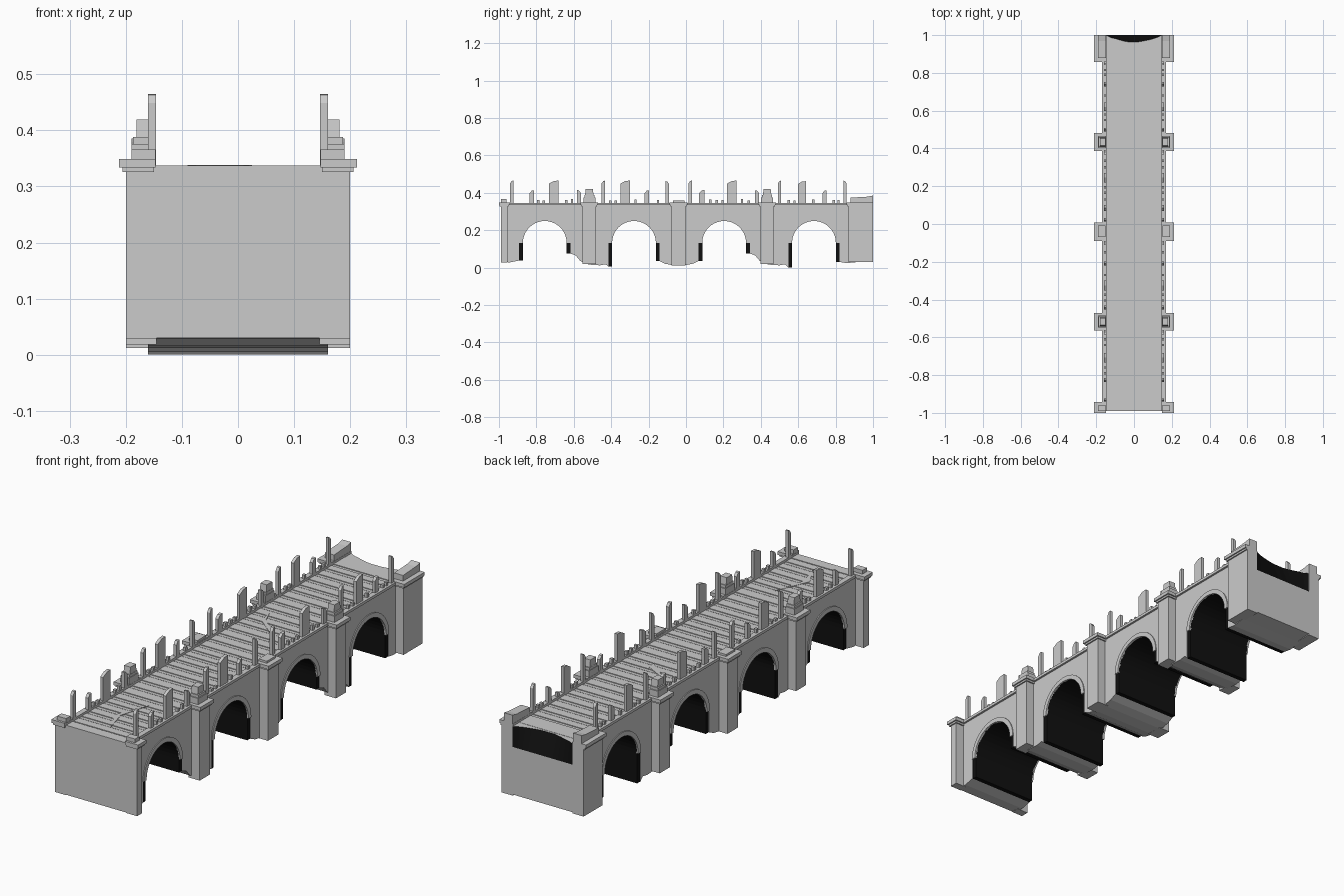
import bpy, bmesh, math, random

if "Cube" in bpy.data.objects:
    bpy.data.objects.remove(bpy.data.objects["Cube"])
random.seed(4)

dark = bpy.data.materials.new("dark_lining")
dark.diffuse_color = (0.005, 0.005, 0.005, 1)
dark.use_nodes = True
dark.node_tree.nodes["Principled BSDF"].inputs["Base Color"].default_value = dark.diffuse_color


def finish(name, bm, mat=None):
    bmesh.ops.recalc_face_normals(bm, faces=bm.faces)
    me = bpy.data.meshes.new(name)
    bm.to_mesh(me)
    bm.free()
    ob = bpy.data.objects.new(name, me)
    bpy.context.collection.objects.link(ob)
    if mat:
        me.materials.append(mat)
    return ob


def extrude(bm, pts, vec):
    f = bm.faces.new([bm.verts.new(p) for p in pts])
    r = bmesh.ops.extrude_face_region(bm, geom=[f], use_keep_orig=True)
    bmesh.ops.translate(bm, vec=vec, verts=[v for v in r["geom"] if isinstance(v, bmesh.types.BMVert)])


def side_prism(bm, yz, x0, x1):
    extrude(bm, [(x0, y, z) for y, z in yz], (x1 - x0, 0, 0))


def box(bm, x0, x1, y0, y1, z0, z1):
    side_prism(bm, [(y0, z0), (y1, z0), (y1, z1), (y0, z1)], x0, x1)


def both_sides(bm, fn, *args):
    # builds a part on +x and its mirror on -x
    n = len(bm.verts)
    fn(bm, *args)
    bm.verts.ensure_lookup_table()
    geom = set(bm.verts[n:])
    faces = [f for f in bm.faces if f.verts[0] in geom]
    d = bmesh.ops.duplicate(bm, geom=faces + list({e for f in faces for e in f.edges}) + list(geom))
    for v in d["geom"]:
        if isinstance(v, bmesh.types.BMVert):
            v.co.x *= -1


W, DECK, SPRING = 0.16, 0.334, 0.132
R_OUT, R_IN = 0.137, 0.117
arches = [(-0.755, 0.038, 0.075), (-0.278, 0.005, 0.035), (0.204, 0.035, 0.075), (0.684, 0.0, 0.03)]


def arc(c, r, n=20):
    return [(c - r * math.cos(math.pi * i / n), SPRING + r * math.sin(math.pi * i / n)) for i in range(n + 1)]


# Bridge body: side profile with four arches and ragged pier bottoms
bottoms = [[(-0.99, 0.03), (-0.94, 0.028)],
           [(-0.59, 0.065), (-0.565, 0.035), (-0.52, 0.016), (-0.46, 0.012), (-0.43, 0.018)],
           [(-0.11, 0.02), (-0.07, 0.013), (-0.01, 0.012), (0.035, 0.02)],
           [(0.37, 0.065), (0.395, 0.035), (0.44, 0.016), (0.5, 0.012), (0.53, 0.018)],
           [(0.86, 0.024), (0.92, 0.03), (1.0, 0.035)]]
prof = []
for i, b in enumerate(bottoms):
    prof += b
    if i < 4:
        c, zl, zr = arches[i]
        prof += [(c - R_OUT, zl)] + arc(c, R_OUT) + [(c + R_OUT, zr)]
prof += [(1.0, 0.245), (0.955, 0.245), (0.955, DECK), (-0.99, DECK)]
bm = bmesh.new()
side_prism(bm, prof, -W, W)
finish("bridge_body", bm)

# Dark barrel linings and pale arch rings
bm, ring = bmesh.new(), bmesh.new()
for c, zl, zr in arches:
    outer, inner = arc(c, R_OUT), arc(c, R_IN)
    side_prism(bm, [(c - R_OUT, zl)] + outer + [(c + R_OUT, zr), (c + R_IN, zr)]
               + inner[::-1] + [(c - R_IN, zl)], -W + 0.002, W - 0.002)
    both_sides(ring, side_prism, outer + inner[::-1], W - 0.006, W + 0.004)
finish("arch_linings", bm, dark)
finish("arch_rings", ring)

# Pilasters, their caps and the cornice
bm, caps = bmesh.new(), bmesh.new()
for y0, y1, z0 in [(-0.99, -0.954, 0.028), (-0.553, -0.482, 0.018), (-0.077, -0.003, 0.012),
                   (0.398, 0.469, 0.018), (0.869, 1.0, 0.03)]:
    both_sides(bm, box, 0.145, 0.2, y0, y1, z0, DECK)
    both_sides(caps, box, 0.147, 0.212, max(y0 - 0.012, -1), min(y1 + 0.012, 1), DECK, 0.349)
    both_sides(caps, box, 0.15, 0.206, max(y0 - 0.006, -1), min(y1 + 0.006, 1), DECK - 0.008, DECK)
both_sides(caps, box, 0.146, 0.169, -0.99, 1.0, DECK, 0.346)
finish("pilasters", bm)
finish("cornice", caps)

# Deck boards, alternately wide and narrow
bm = bmesh.new()
y, k = -0.94, 0
while y < 0.86:
    w = random.uniform(0.032, 0.046) if k % 2 == 0 else 0.012
    box(bm, -0.145, 0.145, y, min(y + w, 0.87), DECK - 0.004, DECK + (0.003 if k % 2 == 0 else 0.001))
    y += w + 0.005
    k += 1
box(bm, -0.147, 0.147, -0.99, -0.945, DECK - 0.004, DECK + 0.003)
box(bm, -0.147, 0.147, 0.875, 0.955, DECK - 0.004, DECK + 0.003)
finish("deck_boards", bm)

# Cracks in the deck
bm = bmesh.new()
for pts in ([(0.02, -0.65), (-0.02, -0.79), (0.01, -0.9), (-0.045, -0.8)],
            [(-0.09, 0.35), (-0.055, 0.27), (0.02, 0.23), (0.025, 0.19), (-0.075, 0.27)]):
    extrude(bm, [(px, py, DECK) for px, py in pts], (0, 0, 0.0045))
crack = finish("deck_cracks", bm)

# Broken back end: dark concave slope under the deck edge
bm = bmesh.new()
N = 12
rows = []
for i in range(N + 1):
    x = -0.147 + 0.294 * i / N
    yt = 1 - 0.037 * (1 - (x / 0.147) ** 2) + random.uniform(-0.002, 0.002)
    rows.append([bm.verts.new(p) for p in ((x, 0.95, 0.245), (x, 1.0, 0.245), (x, yt, DECK + 0.002), (x, 0.95, DECK + 0.002))])
for a, b in zip(rows, rows[1:]):
    for j in range(4):
        bm.faces.new((a[j], a[(j + 1) % 4], b[(j + 1) % 4], b[j]))
bm.faces.new(rows[0])
bm.faces.new(rows[-1])
end = finish("broken_end", bm, dark)
end.data.materials.append(bpy.data.materials.new("stone"))
for p in end.data.polygons:
    if p.normal.z > 0.95:
        p.material_index = 1

# Pedestals on the pilasters and end blocks
bm = bmesh.new()
for c in (-0.517, 0.434):
    both_sides(bm, box, 0.147, 0.19, c - 0.032, c + 0.032, 0.345, 0.376)
    both_sides(bm, box, 0.149, 0.187, c - 0.027, c + 0.027, 0.376, 0.388)
    both_sides(bm, side_prism, [(c - 0.023, 0.388), (c + 0.023, 0.388), (c + 0.019, 0.419), (c - 0.019, 0.419)], 0.15, 0.181)
both_sides(bm, box, 0.15, 0.19, -0.07, -0.008, 0.345, 0.358)
both_sides(bm, box, 0.147, 0.19, -0.99, -0.96, 0.345, 0.366)
both_sides(bm, side_prism, [(0.88, 0.345), (1, 0.345), (1, 0.385), (0.97, 0.379), (0.88, 0.374)], 0.147, 0.19)
finish("pedestals", bm)

# Broken railing posts: (centre y, width, top z), slanted tops
posts = [(-0.932, 0.018, 0.465), (-0.825, 0.022, 0.413), (-0.707, 0.05, 0.465), (-0.573, 0.022, 0.415),
         (-0.442, 0.02, 0.465), (-0.325, 0.052, 0.465), (-0.21, 0.022, 0.413), (-0.1, 0.02, 0.462),
         (0.022, 0.018, 0.465), (0.085, 0.03, 0.415), (0.245, 0.05, 0.465), (0.38, 0.022, 0.413),
         (0.5, 0.018, 0.465), (0.62, 0.045, 0.462), (0.74, 0.022, 0.413), (0.85, 0.018, 0.465)]
bm = bmesh.new()
for i, (c, w, z) in enumerate(posts):
    h, drop = w / 2, 0.016
    l, r = (z - drop, z) if i % 4 != 3 else (z, z - drop)
    both_sides(bm, side_prism, [(c - h, 0.34), (c + h, 0.34), (c + h, r), (c, (l + r) / 2 + 0.006), (c - h, l)], 0.146, 0.16)
finish("railing_posts", bm)

# Low stubs of missing posts
bm = bmesh.new()
for c in (-0.79, -0.76, -0.64, -0.61, -0.405, -0.375, -0.27, -0.15, 0.13, 0.165, 0.195, 0.3, 0.335, 0.55, 0.58, 0.68, 0.79, 0.815):
    both_sides(bm, box, 0.147, 0.159, c - 0.006, c + 0.006, 0.34, random.uniform(0.357, 0.368))
finish("railing_stubs", bm)
